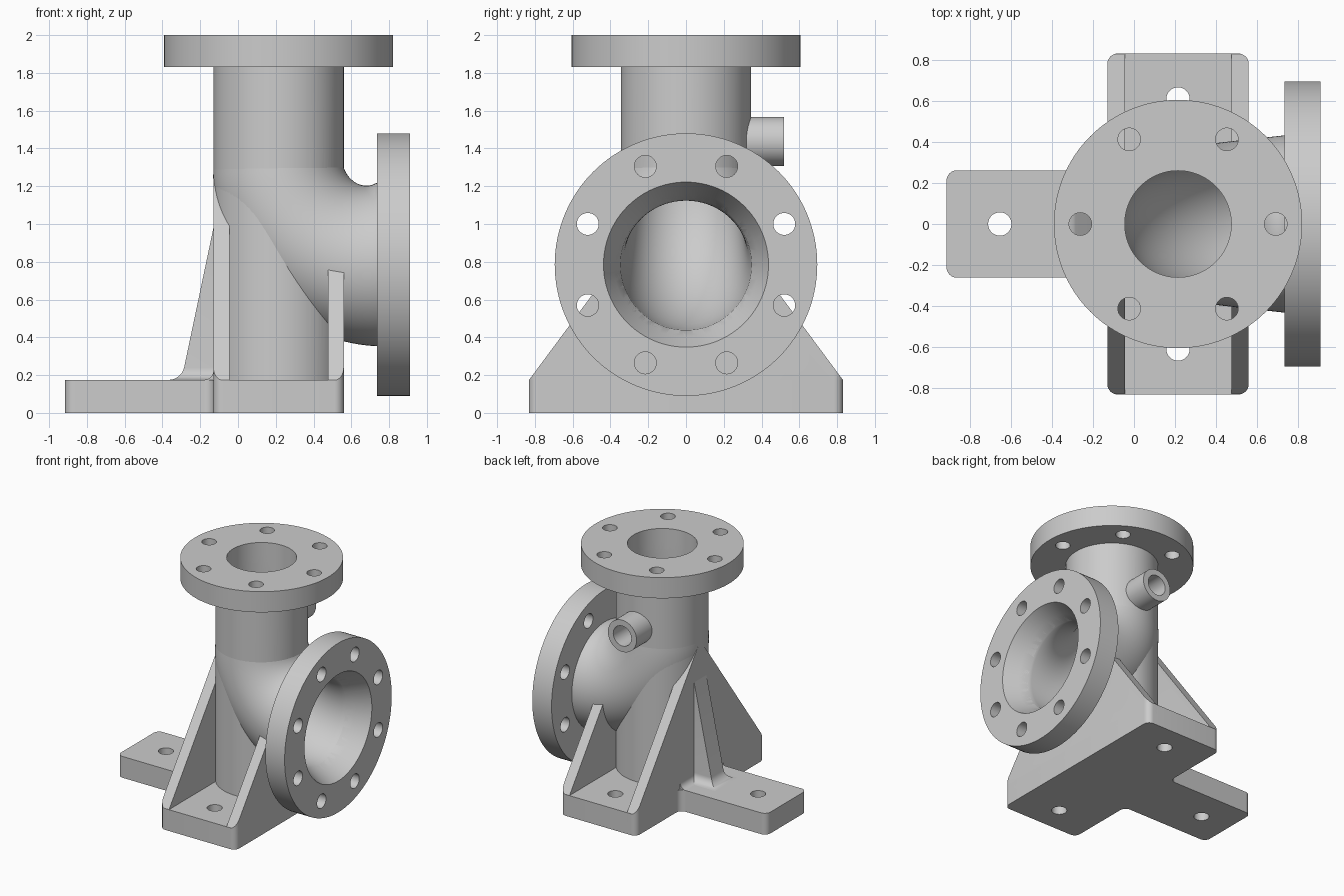
import bpy, bmesh
from math import sin, cos, pi, radians
from mathutils import Vector

cube = bpy.data.objects.get("Cube")
if cube:
    bpy.data.objects.remove(cube, do_unlink=True)

grey = bpy.data.materials.new("cast_grey")
grey.use_nodes = True
colour = (0.6, 0.6, 0.6, 1)
grey.diffuse_color = colour
grey.node_tree.nodes["Principled BSDF"].inputs["Base Color"].default_value = colour

AXIS = 0.215      # x of the upright pipe
PORT_Z = 0.785    # height of the side port
BEND = 0.515      # radius of the elbow's centre line
TOP_Z = PORT_Z + BEND
PORT_X = AXIS + BEND
FOOT_Z = 0.175    # thickness of the base
X, Y, Z = Vector((1, 0, 0)), Vector((0, 1, 0)), Vector((0, 0, 1))


def loft(name, rings):
    """Solid skin through rings of equal point count, capped at both ends."""
    bm = bmesh.new()
    loops = [[bm.verts.new(p) for p in ring] for ring in rings]
    for a, b in zip(loops, loops[1:]):
        for i in range(len(a)):
            j = (i + 1) % len(a)
            bm.faces.new((a[i], a[j], b[j], b[i]))
    bm.faces.new(loops[0])
    bm.faces.new(loops[-1])
    bmesh.ops.recalc_face_normals(bm, faces=bm.faces)
    mesh = bpy.data.meshes.new(name)
    bm.to_mesh(mesh)
    bm.free()
    mesh.materials.append(grey)
    ob = bpy.data.objects.new(name, mesh)
    bpy.context.collection.objects.link(ob)
    return ob


def ring(centre, u, v, r, n=96):
    c = Vector(centre)
    return [c + r * (cos(2 * pi * i / n) * u + sin(2 * pi * i / n) * v) for i in range(n)]


def rod(name, start, end, r, n=96):
    start, end = Vector(start), Vector(end)
    d = (end - start).normalized()
    u = Y if abs(d.x) > 0.5 else X
    return loft(name, [ring(p, u, d.cross(u), r, n) for p in (start, end)])


def prism(name, pts, u, v, lo, hi):
    w = u.cross(v)
    return loft(name, [[a * u + b * v + h * w for a, b in pts] for h in (lo, hi)])


def rounded(pts, r, n=8):
    """Round every right-angled corner of an outline."""
    out = []
    for i, p in enumerate(pts):
        p = Vector(p)
        a = (Vector(pts[i - 1]) - p).normalized()
        b = (Vector(pts[(i + 1) % len(pts)]) - p).normalized()
        for k in range(n + 1):
            t = pi / 2 * k / n
            out.append(p + r * (a * (1 - sin(t)) + b * (1 - cos(t))))
    return out


def boolean(ob, tool, mode='DIFFERENCE'):
    mod = ob.modifiers.new("cut", 'BOOLEAN')
    mod.operation, mod.object, mod.solver = mode, tool, 'EXACT'
    bpy.context.view_layer.objects.active = ob
    bpy.ops.object.modifier_apply(modifier=mod.name)


def drill(ob, start, end, r):
    tool = rod("drill", start, end, r, 40)
    boolean(ob, tool)
    bpy.data.objects.remove(tool, do_unlink=True)


def bend_rings(r0, r1, n=32):
    """Rings of a widening quarter bend from the upright pipe to the side port."""
    out = []
    for k in range(n + 1):
        t = pi / 2 * k / n
        out_dir = Vector((-cos(t), 0, -sin(t)))
        c = Vector((PORT_X, 0, TOP_Z)) + BEND * out_dir
        out.append(ring(c, out_dir, Y, r0 + (r1 - r0) * k / n))
    return out


# Inner passage, used as a cutter
bore = loft("bore", [ring((AXIS, 0, 2.1), -X, Y, 0.26)] + bend_rings(0.26, 0.347)
            + [ring((PORT_X + 0.22, 0, PORT_Z), -Z, Y, 0.457)])

# Base: crossbar with one long foot
bar_x0, bar_x1, bar_y, foot_x, foot_y = -0.13, 0.56, 0.832, -0.915, 0.262
base = prism("base", rounded([
    (bar_x0, -bar_y), (bar_x1, -bar_y), (bar_x1, bar_y), (bar_x0, bar_y),
    (bar_x0, foot_y), (foot_x, foot_y), (foot_x, -foot_y), (bar_x0, -foot_y)], 0.05),
    X, Y, 0, FOOT_Z)
for x, y in ((-0.655, 0), (AXIS, 0.61), (AXIS, -0.61)):
    drill(base, (x, y, -0.1), (x, y, 0.3), 0.057)

# Upright column and widening elbow
column = rod("column", (AXIS, 0, 0.02), (AXIS, 0, 1.9), 0.345)
elbow = loft("elbow", bend_rings(0.3445, 0.432)
             + [ring((0.8, 0, PORT_Z), -Z, Y, 0.432)])

# Side ribs, trimmed to the rounded crossbar outline
trim = prism("trim", rounded([(bar_x0, -bar_y), (bar_x1, -bar_y),
                              (bar_x1, bar_y), (bar_x0, bar_y)], 0.05), X, Y, 0, 1.5)
ribs = []
for name, lo, hi in (("foot_side_rib", -0.2, -0.045), ("port_side_rib", 0.477, 0.65)):
    rib = prism(name, [(-0.886, 0.1), (0.886, 0.1), (0, 1.295)], Y, Z, lo, hi)
    boolean(rib, trim, 'INTERSECT')
    ribs.append(rib)
bpy.data.objects.remove(trim, do_unlink=True)

# Gusset over the long foot, flaring into it
f = 0.065
steps = [pi / 2 * k / 8 for k in range(9)]
levels = [(FOOT_Z + f * (1 - cos(t)), f * (1 - sin(t))) for t in steps] + [(0.98, 0)]
gusset_rings = []
for z, flare in levels:
    front, w = -0.13 - (0.98 - z) * 0.21 - flare, 0.08 + flare
    gusset_rings.append([(-0.1, -w, z), (front, -w, z), (front, w, z), (-0.1, w, z)])
gusset = loft("gusset", gusset_rings)

# Fillet between the rib and the long foot
f = 0.05
arc = [(bar_x0 - f * (1 - sin(t)), FOOT_Z + f * (1 - cos(t))) for t in steps]
fillet = prism("foot_fillet", [(bar_x0 + 0.02, FOOT_Z - 0.02), (bar_x0 - f, FOOT_Z - 0.02)]
               + arc + [(bar_x0 + 0.02, FOOT_Z + f)], X, Z, -foot_y, foot_y)

# Flanges with bolt holes
top_flange = rod("top_flange", (AXIS, 0, 1.83), (AXIS, 0, 2), 0.606, 128)
for i in range(6):
    a = radians(60 * i)
    x, y = AXIS + 0.477 * cos(a), 0.477 * sin(a)
    drill(top_flange, (x, y, 1.7), (x, y, 2.1), 0.055)
port_flange = rod("port_flange", (0.735, 0, PORT_Z), (0.91, 0, PORT_Z), 0.695, 128)
for i in range(8):
    a = radians(22.5 + 45 * i)
    y, z = 0.563 * cos(a), PORT_Z + 0.563 * sin(a)
    drill(port_flange, (0.6, y, z), (1.1, y, z), 0.058)

# Small drain boss at the back
boss = rod("rear_boss", (AXIS, 0.2, 1.437), (AXIS, 0.52, 1.437), 0.13, 64)
for ob in (boss, column):
    drill(ob, (AXIS, 0.1, 1.437), (AXIS, 0.7, 1.437), 0.082)

# Open the passage through every part it crosses
for ob in [column, elbow, top_flange, port_flange, boss] + ribs:
    boolean(ob, bore)
drill(elbow, (AXIS, 0.1, 1.437), (AXIS, 0.7, 1.437), 0.082)
bpy.data.objects.remove(bore, do_unlink=True)

# Smooth the round surfaces and keep the edges sharp
bpy.ops.object.select_all(action='DESELECT')
parts = [base, column, elbow, gusset, fillet, top_flange, port_flange, boss] + ribs
for ob in parts:
    ob.select_set(True)
bpy.context.view_layer.objects.active = base
bpy.ops.object.shade_smooth_by_angle(angle=radians(30))
